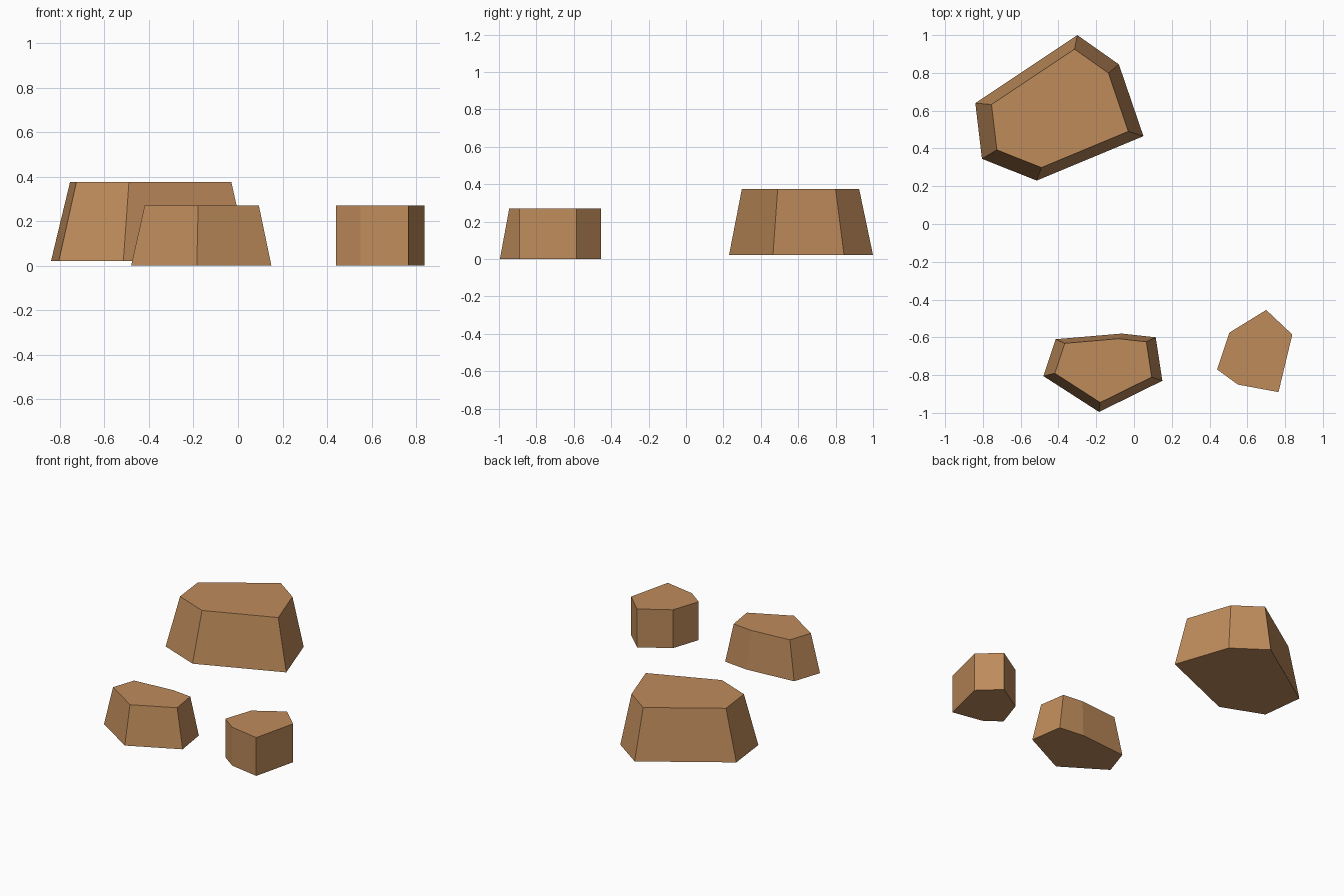
import bpy
import bmesh
from mathutils import Vector

cube = bpy.data.objects.get("Cube")
if cube:
    bpy.data.objects.remove(cube, do_unlink=True)

# Single warm brown stone colour
stone = bpy.data.materials.new("brown_stone")
stone.use_nodes = True
colour = (0.52, 0.26, 0.105, 1)
stone.diffuse_color = colour
bsdf = stone.node_tree.nodes["Principled BSDF"]
bsdf.inputs["Base Color"].default_value = colour
bsdf.inputs["Roughness"].default_value = 0.9


def rock(name, outline, base, height, taper=1.0, centre=(0, 0)):
    """Raise a flat outline into a rock, drawing its top in towards a centre."""
    bm = bmesh.new()
    floor = bm.faces.new([bm.verts.new((x, y, base)) for x, y in outline])
    raised = bmesh.ops.extrude_face_region(bm, geom=[floor], use_keep_orig=True)
    pivot = Vector((*centre, 0))
    for v in raised["geom"]:
        if isinstance(v, bmesh.types.BMVert):
            v.co = pivot + (v.co - pivot) * taper
            v.co.z = base + height
    bmesh.ops.recalc_face_normals(bm, faces=bm.faces)
    mesh = bpy.data.meshes.new(name)
    bm.to_mesh(mesh)
    bm.free()
    mesh.materials.append(stone)
    obj = bpy.data.objects.new(name, mesh)
    bpy.context.scene.collection.objects.link(obj)
    return obj


# Large tapered rock at the back
rock("large_rock",
     [(-0.84, 0.64), (-0.805, 0.345), (-0.515, 0.23),
      (0.05, 0.465), (-0.08, 0.845), (-0.30, 1.0)],
     base=0.02, height=0.355, taper=0.814, centre=(-0.38, 0.60))

# Medium tapered rock at the front
rock("medium_rock",
     [(-0.48, -0.805), (-0.185, -0.995), (0.15, -0.83),
      (0.115, -0.60), (-0.065, -0.58), (-0.415, -0.61)],
     base=0.0, height=0.27, taper=0.814, centre=(-0.153, -0.726))

# Small straight-sided rock
rock("small_rock",
     [(0.44, -0.77), (0.55, -0.85), (0.765, -0.89),
      (0.838, -0.585), (0.70, -0.455), (0.505, -0.575)],
     base=0.0, height=0.27)
